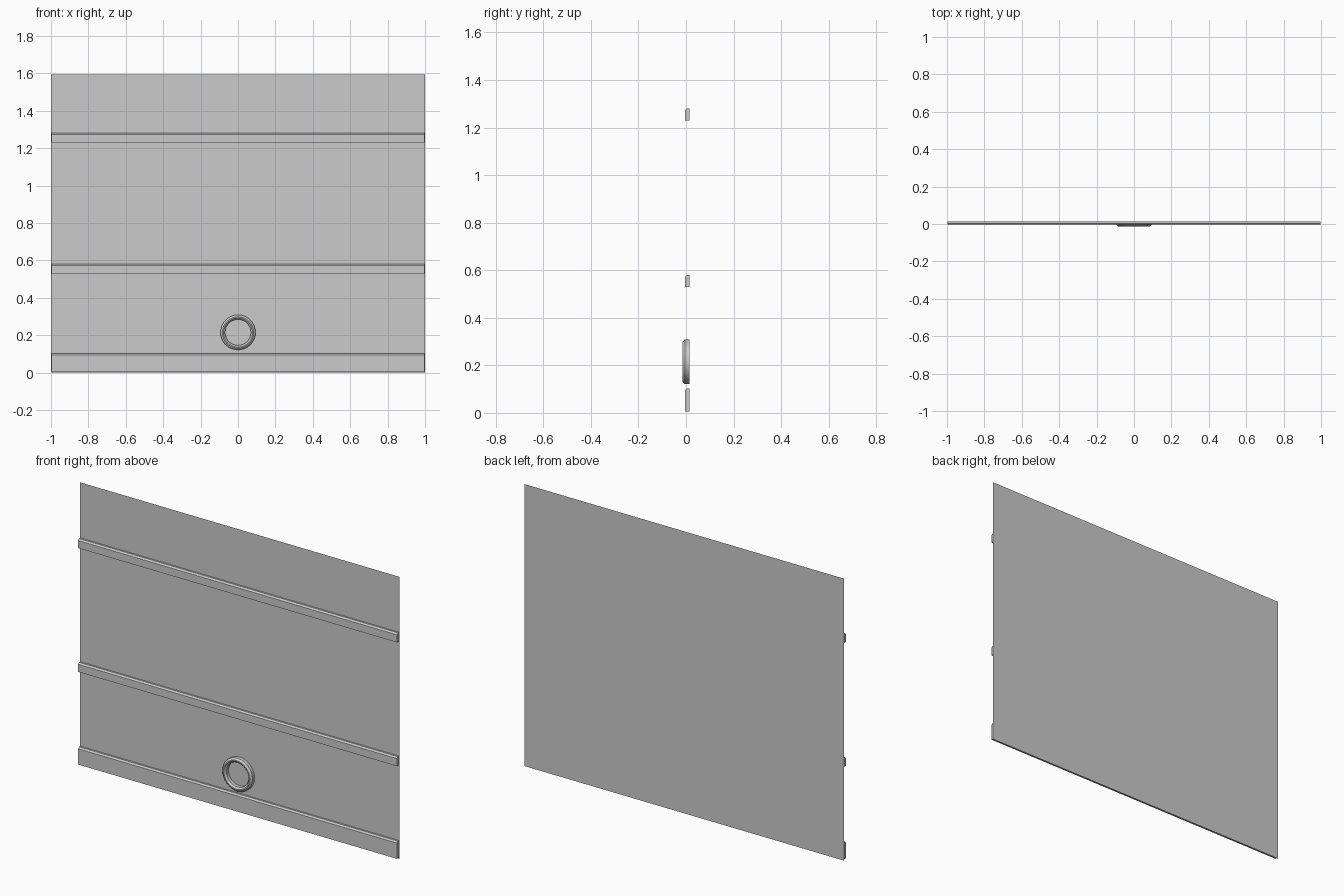
import bpy, math

if "Cube" in bpy.data.objects:
    bpy.data.objects.remove(bpy.data.objects["Cube"])

BACK = 0.014    # plane of the wall
RAIL = -0.004   # front face of the rails
RING = -0.014   # front face of the ring


def make(name, verts, faces):
    mesh = bpy.data.meshes.new(name)
    mesh.from_pydata(verts, [], faces)
    mesh.update()
    obj = bpy.data.objects.new(name, mesh)
    bpy.context.collection.objects.link(obj)
    return obj


def rail(name, z0, z1, c=0.008):
    # moulding profile with a sloped upper front edge, swept along x
    prof = [(BACK, z0), (RAIL, z0), (RAIL, z1 - c), (RAIL + c, z1), (BACK, z1)]
    n = len(prof)
    verts = [(x, y, z) for x in (-0.998, 0.998) for y, z in prof]
    faces = [(i, i + n, (i + 1) % n + n, (i + 1) % n) for i in range(n)]
    faces += [tuple(range(n)), tuple(reversed(range(n, 2 * n)))]
    return make(name, verts, faces)


def ring(name, cz, prof, n=32):
    # open profile of (radius, y) spun around the y axis
    m = len(prof)
    verts = []
    for i in range(n):
        a = 2 * math.pi * i / n
        verts += [(r * math.cos(a), y, cz + r * math.sin(a)) for r, y in prof]
    faces = [(i * m + j, i * m + j + 1, (i + 1) % n * m + j + 1, (i + 1) % n * m + j)
             for i in range(n) for j in range(m - 1)]
    return make(name, verts, faces)


# flat wall sheet
make("wall_panel", [(-1, BACK, 0), (1, BACK, 0), (1, BACK, 1.595), (-1, BACK, 1.595)],
     [(0, 1, 2, 3)])

# skirting board and two upper rails
for name, z0, z1 in (("skirting_board", 0.006, 0.103),
                     ("lower_rail", 0.53, 0.581),
                     ("upper_rail", 1.23, 1.281)):
    rail(name, z0, z1)

# round wall fitting
fitting = ring("round_fitting", 0.215, [(0.094, BACK), (0.094, RING + 0.009), (0.084, RING),
                                        (0.078, RING), (0.069, RING + 0.009), (0.069, BACK)])
bpy.ops.object.select_all(action='DESELECT')
fitting.select_set(True)
bpy.context.view_layer.objects.active = fitting
bpy.ops.object.shade_smooth_by_angle(angle=math.radians(30))
